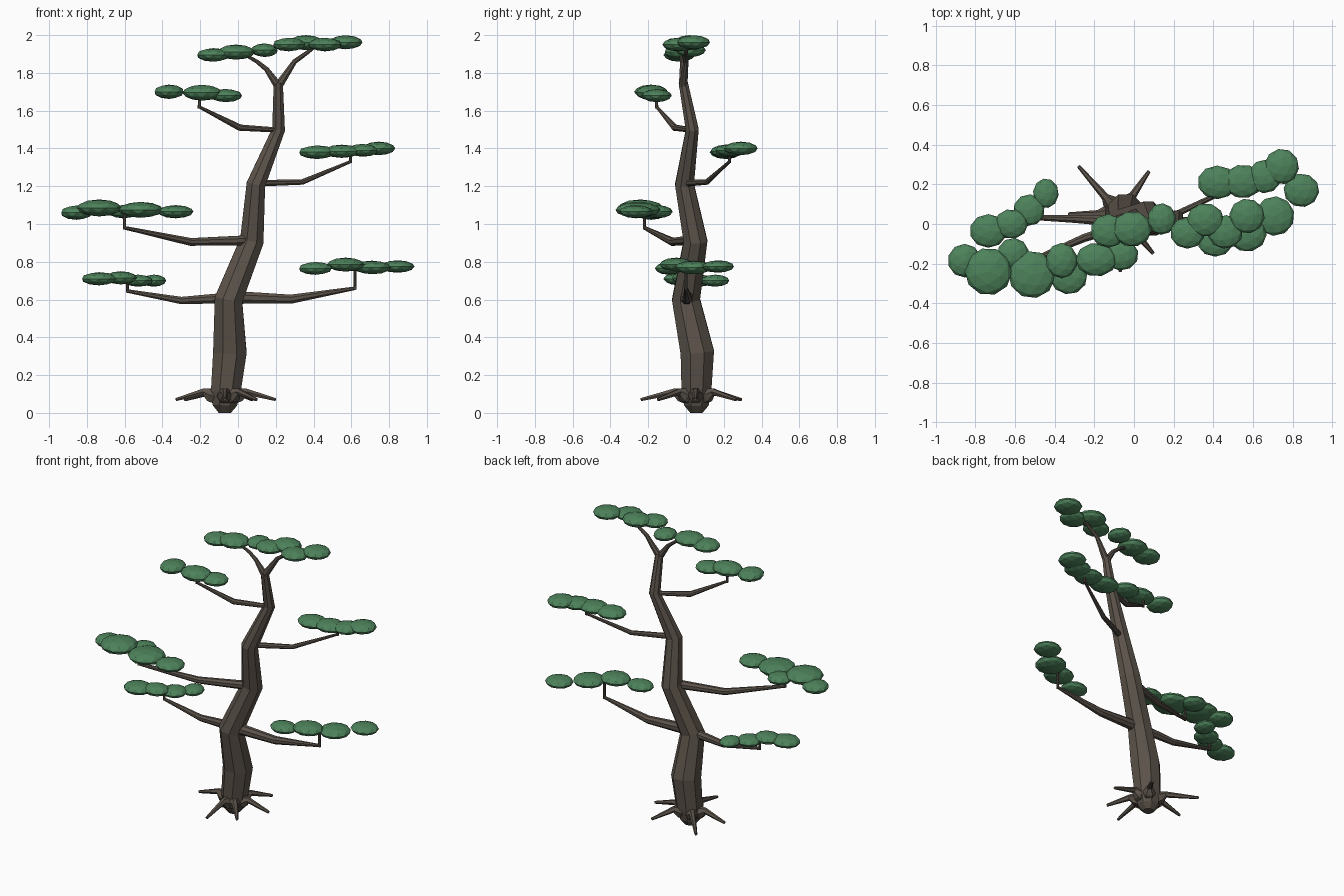
import bpy, bmesh, math
from mathutils import Vector, Matrix


def material(name, rgb):
    m = bpy.data.materials.new(name)
    m.diffuse_color = (*rgb, 1)
    return m


BARK = material("bark", (0.105, 0.085, 0.068))
LEAF = material("leaf", (0.075, 0.225, 0.105))


def finish(name, bm, mat):
    bmesh.ops.recalc_face_normals(bm, faces=bm.faces[:])
    me = bpy.data.meshes.new(name)
    bm.to_mesh(me)
    bm.free()
    me.materials.append(mat)
    ob = bpy.data.objects.new(name, me)
    bpy.context.collection.objects.link(ob)
    return ob


def add_tube(bm, path, sides=8):
    """Tapered flat-sided tube through (x, y, z, radius) points."""
    pts = [Vector(p[:3]) for p in path]
    rings, prev, u = [], None, None
    for i, p in enumerate(pts):
        t = Vector()
        if i > 0:
            t += (p - pts[i - 1]).normalized()
        if i < len(pts) - 1:
            t += (pts[i + 1] - p).normalized()
        t.normalize()
        if u is None:
            ref = Vector((1, 0, 0)) if abs(t.z) > 0.8 else Vector((0, 0, 1))
            u = (ref - t * ref.dot(t)).normalized()
        else:
            u = prev.rotation_difference(t) @ u
        prev = t
        v = t.cross(u)
        ring = []
        for k in range(sides):
            a = math.tau * (k + 0.5) / sides
            ring.append(bm.verts.new(p + (u * math.cos(a) + v * math.sin(a)) * path[i][3]))
        rings.append(ring)
    for a, b in zip(rings, rings[1:]):
        for k in range(sides):
            n = (k + 1) % sides
            bm.faces.new((a[k], a[n], b[n], b[k]))
    bm.faces.new(rings[0][::-1])
    bm.faces.new(rings[-1])


def tubes(name, *paths, sides=8):
    bm = bmesh.new()
    for p in paths:
        add_tube(bm, p, sides)
    return finish(name, bm, BARK)


def pad(name, blobs):
    """Foliage pad made of flattened low-poly spheres (x, y, z, rx, ry, rz)."""
    bm = bmesh.new()
    for i, (x, y, z, rx, ry, rz) in enumerate(blobs):
        m = (Matrix.Translation((x, y, z)) @ Matrix.Diagonal((rx, ry, rz, 1))
             @ Matrix.Rotation(i * 0.9, 4, 'Z'))
        bmesh.ops.create_icosphere(bm, subdivisions=2, radius=1, matrix=m)
    return finish(name, bm, LEAF)


# Trunk with bends, narrowing to a rounded foot
tubes("trunk", [
    (-0.07, 0.055, 0.0, 0.035), (-0.07, 0.055, 0.04, 0.07), (-0.065, 0.055, 0.11, 0.085),
    (-0.043, 0.06, 0.32, 0.096), (-0.05, 0.0, 0.6, 0.08), (0.073, 0.05, 0.91, 0.068),
    (0.095, -0.008, 1.21, 0.054), (0.215, 0.033, 1.5, 0.037), (0.213, -0.015, 1.75, 0.026)])

# Roots
roots = []
for deg, length in ((0, 0.27), (56, 0.26), (131, 0.32), (180, 0.26), (-90, 0.29), (-50, 0.26)):
    c, s = math.cos(math.radians(deg)), math.sin(math.radians(deg))
    roots.append([(-0.07 + c * d, 0.05 + s * d, z, r) for d, z, r in
                  ((0.0, 0.07, 0.045), (0.08, 0.095, 0.04), (0.115, 0.112, 0.02), (length, 0.07, 0.009))])
tubes("roots", *roots, sides=6)

# Branches: limb points, then a thin upright twig into the foliage pad
BRANCHES = {
    "lower_left": ([(-0.05, 0.01, 0.605, 0.035), (-0.12, 0.015, 0.605, 0.028),
                    (-0.30, 0.025, 0.595, 0.021), (-0.585, 0.035, 0.645, 0.010)], 0.71),
    "lower_right": ([(-0.04, 0.0, 0.61, 0.04), (0.04, 0.005, 0.61, 0.034),
                     (0.28, 0.01, 0.602, 0.026), (0.62, 0.0, 0.66, 0.010)], 0.77),
    "middle_left": ([(0.07, 0.045, 0.915, 0.035), (0.01, 0.01, 0.912, 0.028),
                     (-0.25, -0.07, 0.905, 0.022), (-0.60, -0.22, 0.98, 0.010)], 1.06),
    "middle_right": ([(0.10, -0.005, 1.215, 0.02), (0.15, 0.02, 1.217, 0.018),
                      (0.34, 0.11, 1.222, 0.015), (0.595, 0.23, 1.33, 0.008)], 1.38),
    "upper_left": ([(0.21, 0.033, 1.5, 0.018), (0.17, 0.01, 1.5, 0.015),
                    (0.01, -0.06, 1.51, 0.018), (-0.205, -0.155, 1.62, 0.008)], 1.69),
}
for key, (limb, top) in BRANCHES.items():
    x, y, z, r = limb[-1]
    tubes(key + "_branch", limb, [(x, y, z - 0.008, 0.009), (x, y, top, 0.008)], sides=8)

# Forked crown
tubes("crown_fork",
      [(0.213, -0.015, 1.73, 0.024), (0.15, -0.02, 1.82, 0.014), (0.10, -0.02, 1.86, 0.011),
       (0.03, -0.03, 1.90, 0.008)],
      [(0.213, -0.015, 1.73, 0.024), (0.30, 0.0, 1.86, 0.014), (0.37, 0.0, 1.91, 0.011),
       (0.42, 0.01, 1.95, 0.008)])

# Foliage pads
pad("lower_left_foliage", [
    (-0.735, -0.035, 0.71, 0.095, 0.085, 0.035), (-0.62, 0.0, 0.715, 0.085, 0.075, 0.035),
    (-0.53, 0.07, 0.70, 0.08, 0.08, 0.032), (-0.445, 0.155, 0.70, 0.065, 0.075, 0.032)])
pad("lower_right_foliage", [
    (0.41, -0.09, 0.765, 0.09, 0.075, 0.034), (0.57, -0.05, 0.785, 0.10, 0.09, 0.037),
    (0.71, 0.04, 0.77, 0.10, 0.10, 0.036), (0.845, 0.17, 0.775, 0.09, 0.085, 0.033)])
pad("middle_left_foliage", [
    (-0.855, -0.185, 1.06, 0.085, 0.085, 0.038), (-0.735, -0.24, 1.085, 0.12, 0.12, 0.045),
    (-0.61, -0.15, 1.065, 0.08, 0.08, 0.035), (-0.515, -0.255, 1.075, 0.12, 0.12, 0.042),
    (-0.33, -0.265, 1.065, 0.095, 0.09, 0.035)])
pad("middle_right_foliage", [
    (0.42, 0.21, 1.38, 0.10, 0.085, 0.036), (0.55, 0.215, 1.385, 0.10, 0.085, 0.035),
    (0.66, 0.24, 1.39, 0.085, 0.085, 0.034), (0.745, 0.29, 1.40, 0.088, 0.09, 0.036)])
pad("upper_left_foliage", [
    (-0.365, -0.185, 1.70, 0.08, 0.09, 0.038), (-0.19, -0.18, 1.695, 0.105, 0.085, 0.042),
    (-0.065, -0.155, 1.68, 0.088, 0.08, 0.035)])
pad("crown_left_foliage", [
    (-0.13, -0.035, 1.895, 0.09, 0.085, 0.036), (-0.01, -0.025, 1.91, 0.10, 0.09, 0.04),
    (0.14, 0.025, 1.92, 0.072, 0.08, 0.036)])
pad("crown_right_foliage", [
    (0.27, -0.045, 1.95, 0.088, 0.08, 0.036), (0.36, 0.02, 1.96, 0.095, 0.085, 0.04),
    (0.46, -0.04, 1.95, 0.09, 0.085, 0.036), (0.57, 0.04, 1.962, 0.09, 0.088, 0.037)])
